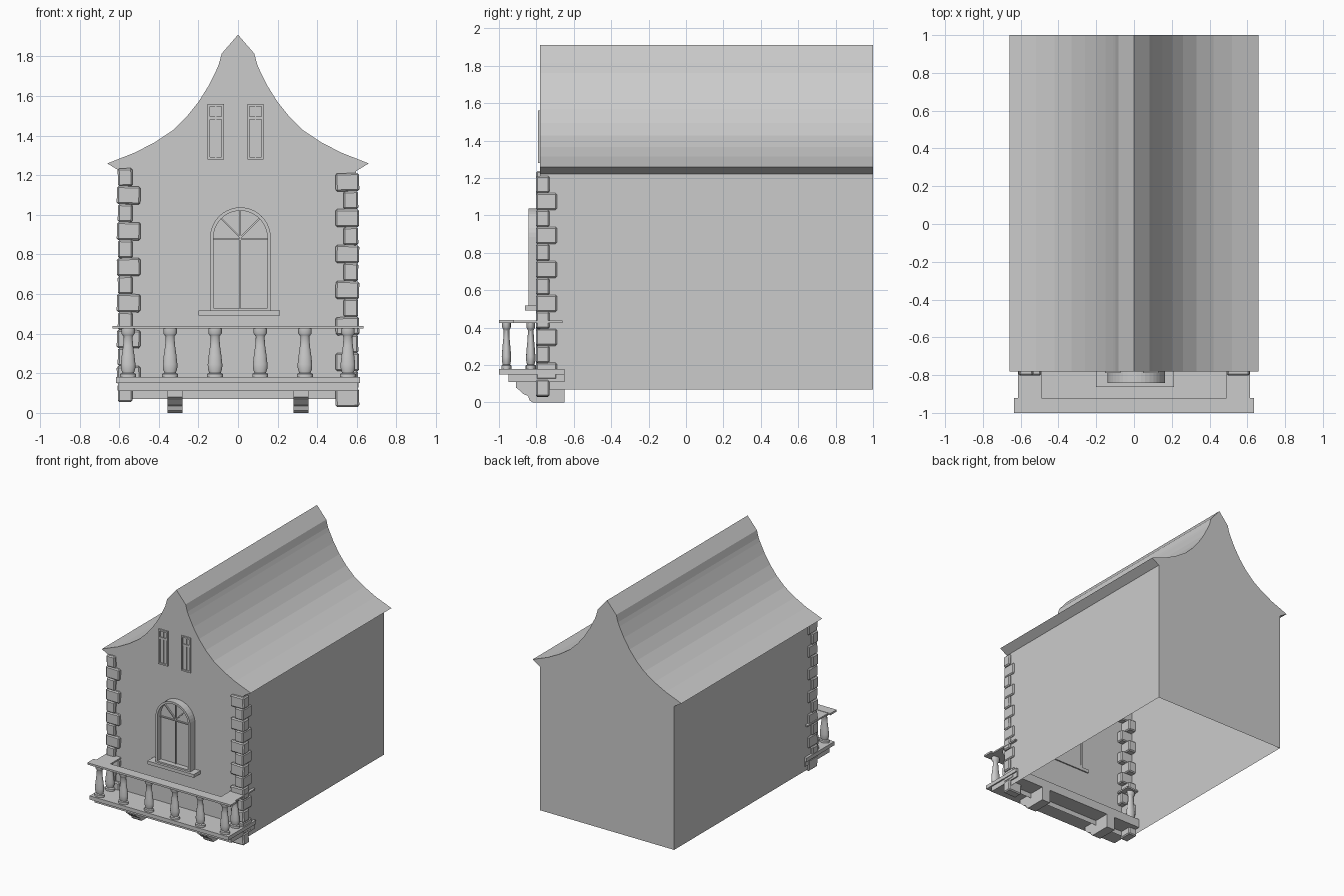
import bpy, bmesh, math, random
from mathutils import Matrix

if "Cube" in bpy.data.objects:
    bpy.data.objects.remove(bpy.data.objects["Cube"])
random.seed(4)


def finish(name, bm, smooth=None):
    bmesh.ops.recalc_face_normals(bm, faces=bm.faces)
    me = bpy.data.meshes.new(name)
    bm.to_mesh(me)
    bm.free()
    if smooth:
        me.shade_smooth()
        me.set_sharp_from_angle(angle=math.radians(smooth))
    ob = bpy.data.objects.new(name, me)
    bpy.context.collection.objects.link(ob)
    return ob


def box(name, x0, x1, y0, y1, z0, z1, rot=0.0, bevel=0.0):
    bm = bmesh.new()
    bmesh.ops.create_cube(bm, size=1)
    bmesh.ops.scale(bm, vec=(x1 - x0, y1 - y0, z1 - z0), verts=bm.verts)
    bmesh.ops.rotate(bm, matrix=Matrix.Rotation(rot, 3, 'Y'), verts=bm.verts)
    bmesh.ops.translate(bm, vec=((x0 + x1) / 2, (y0 + y1) / 2, (z0 + z1) / 2), verts=bm.verts)
    if bevel:
        bmesh.ops.bevel(bm, geom=bm.edges[:], offset=bevel, segments=1, affect='EDGES')
    return finish(name, bm)


def prism(name, rings, skip=None):
    """Connect equal outlines; caps on first and last. skip = index of a side left open."""
    bm = bmesh.new()
    vs = [[bm.verts.new(p) for p in r] for r in rings]
    n = len(vs[0])
    for a, b in zip(vs, vs[1:]):
        for i in range(n):
            if i != skip:
                j = (i + 1) % n
                bm.faces.new((a[i], a[j], b[j], b[i]))
    bm.faces.new(vs[0])
    bm.faces.new(vs[-1])
    return finish(name, bm)


def frame(name, outer, inner, y0, y1):
    """Hollow frame between two xz outlines, from y0 (front) to y1 (back)."""
    bm = bmesh.new()
    loops = [[bm.verts.new((x, y, z)) for x, z in pts]
             for pts, y in ((outer, y1), (outer, y0), (inner, y0), (inner, y1))]
    n = len(outer)
    for k in range(4):
        a, b = loops[k], loops[(k + 1) % 4]
        for i in range(n):
            j = (i + 1) % n
            bm.faces.new((a[i], a[j], b[j], b[i]))
    return finish(name, bm)


# house shell: curved gable profile, open underneath
half = [(0.595, 0.07), (0.595, 1.22), (0.66, 1.26), (0.52, 1.315), (0.42, 1.367), (0.33, 1.427),
        (0.26, 1.495), (0.20, 1.57), (0.15, 1.65), (0.11, 1.73), (0.097, 1.76), (0.082, 1.815)]
prof = half + [(0, 1.91)] + [(-x, z) for x, z in reversed(half)]
prism("house_shell", [[(x, y, z) for x, z in prof] for y in (-0.78, 1.0)], skip=len(prof) - 1)

# corner stones, alternating long and short
for side, z0, odd in ((1, 0.03, 0), (-1, 0.055, 1)):
    h = 0.0908
    for i in range(13):
        long_front = (i + odd) % 2 == 0
        xin, yin = (0.493, -0.73) if long_front else (0.533, -0.69)
        xo = 0.612 if long_front else 0.607
        xs = sorted((side * xin, side * xo))
        box("corner_stone", xs[0], xs[1], -0.803, yin, z0 + i * h, z0 + (i + 1) * h,
            rot=random.uniform(-0.03, 0.03), bevel=0.008)

# balcony slabs
box("balcony_floor", -0.615, 0.615, -1.0, -0.65, 0.15, 0.18)
box("balcony_underside", -0.605, 0.605, -0.95, -0.65, 0.11, 0.15)

# balcony brackets
scroll = [(-0.65, 0), (-0.82, 0), (-0.837, 0.012), (-0.845, 0.035), (-0.87, 0.045),
          (-0.89, 0.065), (-0.91, 0.08), (-0.91, 0.11), (-0.65, 0.11)]
for cx in (-0.318, 0.318):
    prism("balcony_bracket", [[(x, y, z) for y, z in scroll] for x in (cx - 0.038, cx + 0.038)])

# hand rail: front bar and two returns
box("front_rail", -0.635, 0.635, -1.0, -0.92, 0.425, 0.44)
for s in (-1, 1):
    xs = sorted((s * 0.49, s * 0.615))
    box("side_rail", xs[0], xs[1], -0.92, -0.66, 0.425, 0.437)


# turned balusters, slightly flattened front to back
def baluster(cx, cy):
    turned = [(0.0, 0.18), (0.04, 0.18), (0.04, 0.197), (0.029, 0.202), (0.036, 0.222), (0.037, 0.245),
              (0.032, 0.29), (0.025, 0.34), (0.022, 0.385), (0.027, 0.392), (0.034, 0.402),
              (0.034, 0.425), (0.0, 0.425)]
    bm = bmesh.new()
    vs = [bm.verts.new((r, 0, z)) for r, z in turned]
    es = [bm.edges.new(p) for p in zip(vs, vs[1:])]
    bmesh.ops.spin(bm, geom=vs + es, cent=(0, 0, 0), axis=(0, 0, 1), angle=2 * math.pi, steps=16)
    bmesh.ops.remove_doubles(bm, verts=bm.verts, dist=1e-5)
    bmesh.ops.scale(bm, vec=(1, 0.68, 1), verts=bm.verts)
    bmesh.ops.translate(bm, vec=(cx, cy, 0), verts=bm.verts)
    finish("baluster", bm, smooth=35)


for x in (-0.555, -0.343, -0.116, 0.112, 0.338, 0.555):
    baluster(x, -0.96)
for x in (-0.555, 0.555):
    for y in (-0.83, -0.70):
        baluster(x, y)

# arched window
WX, WZ = 0.012, 0.885


def arch(r, bottom):
    pts = [(WX + r * math.cos(a), WZ + r * math.sin(a))
           for a in (math.pi * i / 20 for i in range(21))]
    return pts + [(WX - r, bottom), (WX + r, bottom)]


frame("arch_frame", arch(0.153, 0.515), arch(0.136, 0.53), -0.842, -0.77)
prism("arch_pane", [[(x, y, z) for x, z in arch(0.14, 0.52)] for y in (-0.80, -0.775)])
box("window_sill", -0.2, 0.212, -0.862, -0.77, 0.492, 0.518)
box("window_mullion", WX - 0.004, WX + 0.004, -0.812, -0.80, 0.53, WZ)
box("window_transom", WX - 0.136, WX + 0.136, -0.812, -0.80, 0.872, 0.88)
for ang in (-45, 0, 45):
    a = math.radians(ang)
    cx, cz = WX + 0.068 * math.sin(a), WZ + 0.068 * math.cos(a)
    box("fan_bar", cx - 0.004, cx + 0.004, -0.812, -0.80, cz - 0.068, cz + 0.068, rot=a)

# pair of slim attic windows
for x0 in (-0.154, 0.047):
    x1 = x0 + 0.083
    rect = lambda d: [(x0 + d, 1.28 + d), (x1 - d, 1.28 + d), (x1 - d, 1.56 - d), (x0 + d, 1.56 - d)]
    frame("attic_frame", rect(0), rect(0.012), -0.79, -0.775)
    box("attic_transom", x0 + 0.01, x1 - 0.01, -0.788, -0.775, 1.483, 1.498)
    box("attic_mullion", x0 + 0.038, x0 + 0.045, -0.786, -0.775, 1.29, 1.55)
